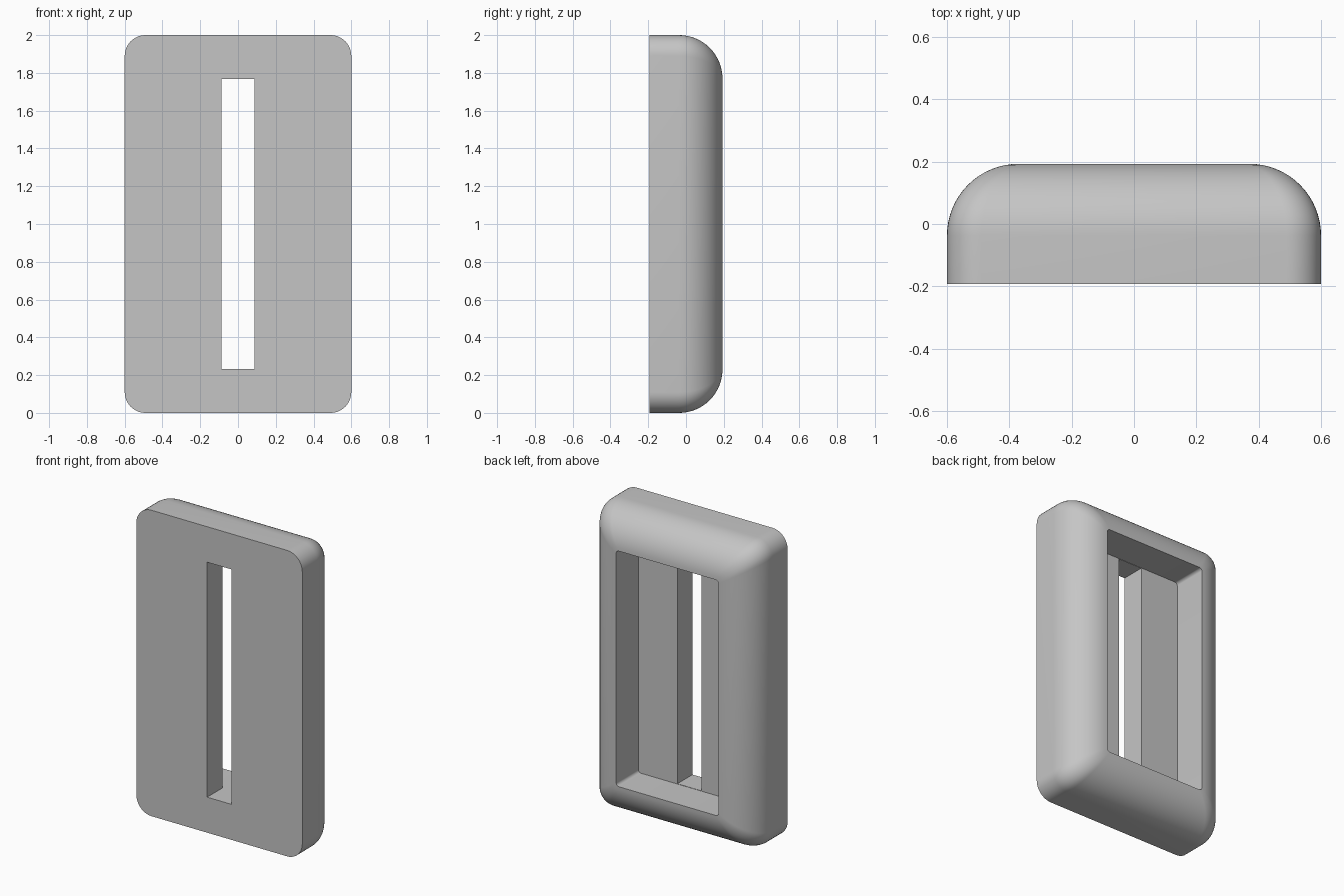
import bpy
import bmesh
from math import sin, cos, pi

if "Cube" in bpy.data.objects:
    bpy.data.objects.remove(bpy.data.objects["Cube"], do_unlink=True)

HALF_W, HALF_H, HALF_D = 0.6, 1.0, 0.193
FILLET = 0.23            # rounding of the back edge
OUTER_R, RIM_R = 0.11, 0.02
FLOOR_Y = -0.037
CORNER_STEPS, FILLET_STEPS = 10, 16


def ring(bm, hw, hh, r, y):
    """Rounded rectangle of vertices in the plane at depth y."""
    verts = []
    for i, (sx, sz) in enumerate([(1, 1), (-1, 1), (-1, -1), (1, -1)]):
        for k in range(CORNER_STEPS + 1):
            a = (i + k / CORNER_STEPS) * pi / 2
            x = sx * (hw - r) + r * cos(a)
            z = HALF_H + sz * (hh - r) + r * sin(a)
            verts.append(bm.verts.new((x, y, z)))
    return verts


# Material
mat = bpy.data.materials.new("light grey")
mat.use_nodes = True
grey = (0.56, 0.56, 0.56, 1)
mat.diffuse_color = grey
mat.node_tree.nodes["Principled BSDF"].inputs["Base Color"].default_value = grey

bm = bmesh.new()
# Front slot edge, then the flat outer sides
rings = [ring(bm, 0.088, 0.768, 0, -HALF_D),
         ring(bm, HALF_W, HALF_H, OUTER_R, -HALF_D)]
# Rounded back edge, its corners tightening towards the opening
for s in range(FILLET_STEPS + 1):
    t = s / FILLET_STEPS * pi / 2
    inset = FILLET * (1 - cos(t))
    r = OUTER_R + (RIM_R - OUTER_R) * inset / FILLET
    rings.append(ring(bm, HALF_W - inset, HALF_H - inset, r,
                      HALF_D - FILLET + FILLET * sin(t)))
# Pocket floor, then back through the slot to the front
rings.append(ring(bm, HALF_W - FILLET, HALF_H - FILLET, RIM_R, FLOOR_Y))
rings.append(ring(bm, 0.088, 0.768, 0, FLOOR_Y))

for a, b in zip(rings, rings[1:] + rings[:1]):
    n = len(a)
    for i in range(n):
        j = (i + 1) % n
        bm.faces.new((a[i], a[j], b[j], b[i]))
bmesh.ops.remove_doubles(bm, verts=bm.verts, dist=0.0001)
bmesh.ops.recalc_face_normals(bm, faces=bm.faces)

mesh = bpy.data.meshes.new("slotted_cover")
bm.to_mesh(mesh)
bm.free()
mesh.materials.append(mat)
cover = bpy.data.objects.new("slotted_cover", mesh)
bpy.context.collection.objects.link(cover)

bpy.ops.object.select_all(action="DESELECT")
cover.select_set(True)
bpy.context.view_layer.objects.active = cover
bpy.ops.object.shade_smooth_by_angle(angle=pi / 6)
